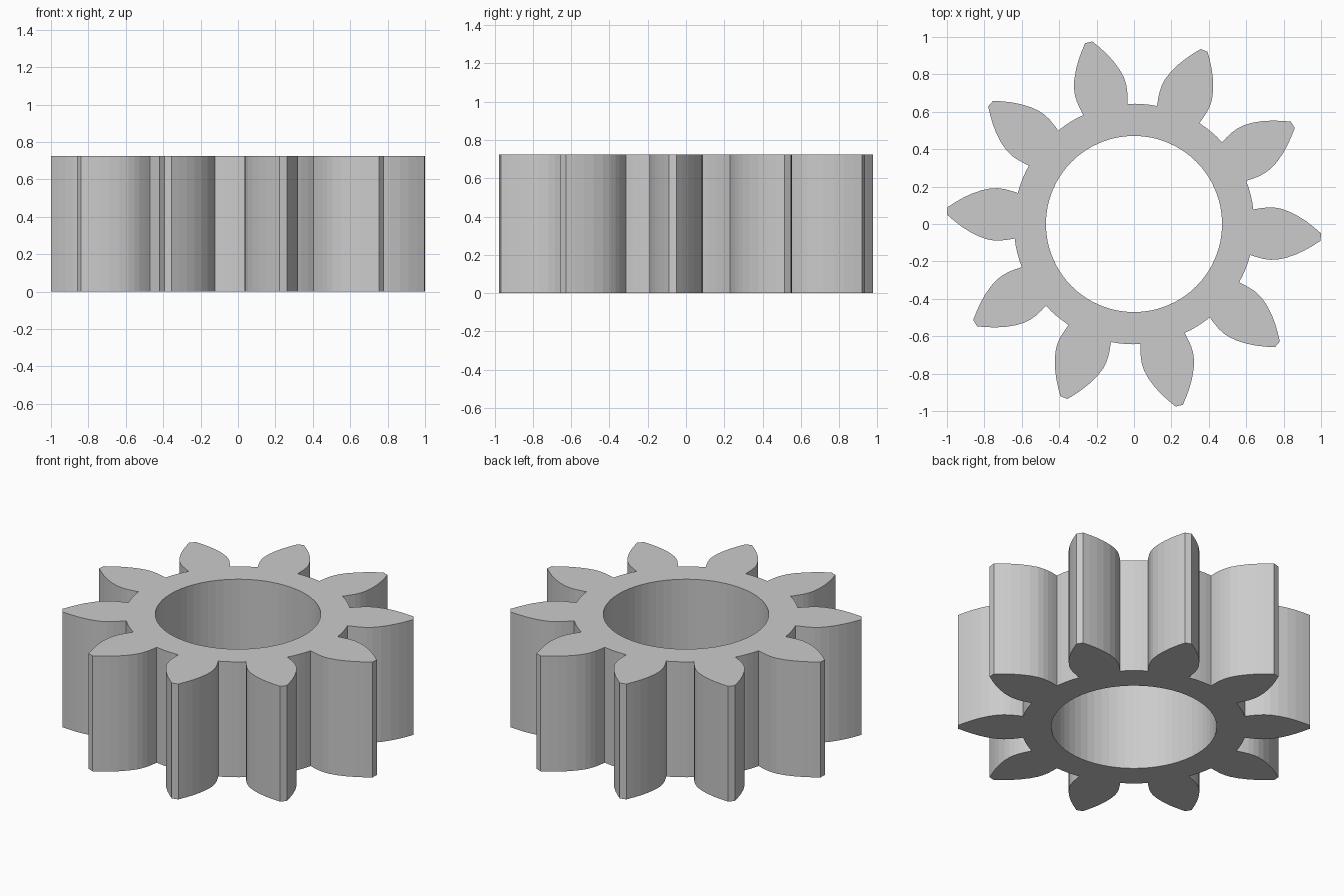
import bpy, bmesh, math

if "Cube" in bpy.data.objects:
    bpy.data.objects.remove(bpy.data.objects["Cube"])

TEETH = 10
HEIGHT = 0.725
BORE_R = 0.471
ROOT_R = 0.643
TILT = math.radians(-4)
STEP = 2 * math.pi / TEETH

# Half tooth flank: (distance along tooth axis, half width), root to tip
FLANK = [(0.631, 0.122), (0.668, 0.131), (0.706, 0.138), (0.740, 0.140),
         (0.775, 0.137), (0.823, 0.124), (0.875, 0.102), (0.920, 0.077),
         (0.962, 0.049), (1.001, 0.020)]


def turn(x, y, a):
    return (x * math.cos(a) - y * math.sin(a), x * math.sin(a) + y * math.cos(a))


# Outer toothed outline, with a short root arc after each tooth
outline = []
tooth = [(x, -y) for x, y in FLANK] + [(x, y) for x, y in reversed(FLANK)]
root_half = math.atan2(FLANK[0][1], FLANK[0][0])
for i in range(TEETH):
    a = TILT + i * STEP
    outline += [turn(x, y, a) for x, y in tooth]
    gap = STEP - 2 * root_half
    for k in (1, 2, 3):
        outline.append(turn(ROOT_R, 0, a + root_half + gap * k / 4))

# Round bore
bore = [turn(BORE_R, 0, 2 * math.pi * i / 64) for i in range(64)]

# Fill the ring between the two loops and extrude it upwards
bm = bmesh.new()
edges = []
for loop in (outline, bore):
    vs = [bm.verts.new((x, y, 0)) for x, y in loop]
    edges += [bm.edges.new((vs[i], vs[(i + 1) % len(vs)])) for i in range(len(vs))]
bmesh.ops.triangle_fill(bm, edges=edges, use_beauty=True, use_dissolve=False)
res = bmesh.ops.extrude_face_region(bm, geom=bm.faces[:], use_keep_orig=True)
top = [g for g in res["geom"] if isinstance(g, bmesh.types.BMVert)]
bmesh.ops.translate(bm, verts=top, vec=(0, 0, HEIGHT))
bmesh.ops.recalc_face_normals(bm, faces=bm.faces[:])

mesh = bpy.data.meshes.new("gear_wheel")
bm.to_mesh(mesh)
bm.free()
gear = bpy.data.objects.new("gear_wheel", mesh)
bpy.context.collection.objects.link(gear)
